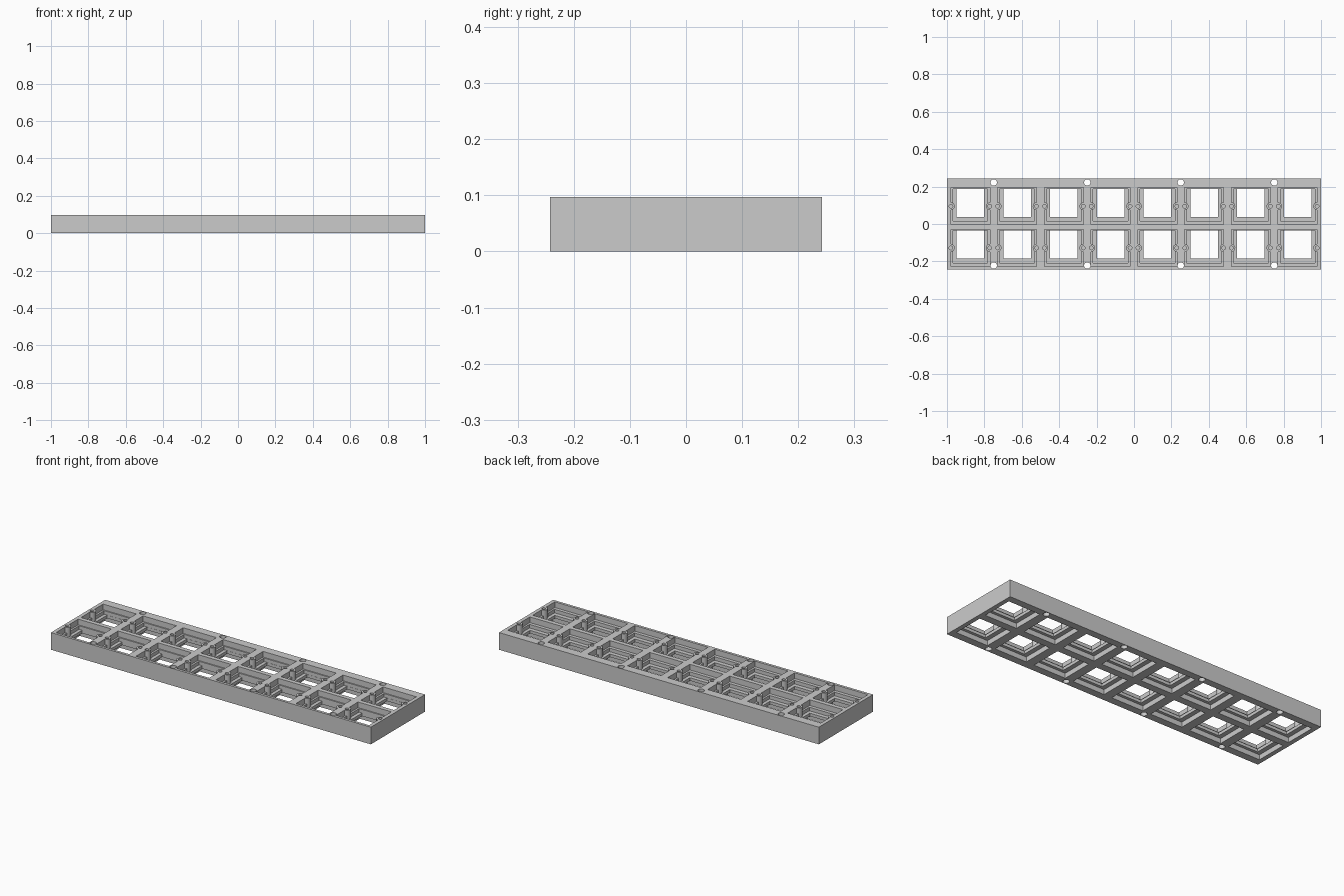
import bpy
import bmesh
from mathutils import Matrix

cube = bpy.data.objects.get("Cube")
if cube:
    bpy.data.objects.remove(cube, do_unlink=True)

HEIGHT, PITCH = 0.097, 0.25
COLUMNS = [(i - 3.5) * PITCH for i in range(8)]
WINDOW_ROWS = (-0.11, 0.112)      # window centres
POCKET_ROWS = (-0.128, 0.095)     # pocket and boss centres

grey = bpy.data.materials.new("plain grey")
grey.use_nodes = True
colour = (0.6, 0.6, 0.6, 1)
grey.diffuse_color = colour
grey.node_tree.nodes["Principled BSDF"].inputs["Base Color"].default_value = colour


def make_object(name, bm):
    mesh = bpy.data.meshes.new(name)
    bm.to_mesh(mesh)
    bm.free()
    mesh.materials.append(grey)
    obj = bpy.data.objects.new(name, mesh)
    bpy.context.collection.objects.link(obj)
    return obj


def boxes(name, centres, width, depth, z0, z1):
    bm = bmesh.new()
    for x, y in centres:
        bmesh.ops.create_cube(bm, size=1, matrix=Matrix.Translation((x, y, (z0 + z1) / 2))
                              @ Matrix.Diagonal((width, depth, z1 - z0, 1)))
    return make_object(name, bm)


def cylinders(name, centres, radius, z0, z1):
    bm = bmesh.new()
    for x, y in centres:
        bmesh.ops.create_cone(bm, cap_ends=True, segments=20, radius1=radius, radius2=radius,
                              depth=z1 - z0, matrix=Matrix.Translation((x, y, (z0 + z1) / 2)))
    return make_object(name, bm)


def combine(target, tool, operation):
    tool.hide_render = True
    mod = target.modifiers.new(tool.name, "BOOLEAN")
    mod.operation, mod.solver, mod.object = operation, "EXACT", tool
    bpy.context.view_layer.objects.active = target
    bpy.ops.object.modifier_apply(modifier=mod.name)
    bpy.data.objects.remove(tool, do_unlink=True)


def grid(rows, dy=0):
    return [(x, y + dy) for x in COLUMNS for y in rows]


# Solid tray
tray = boxes("switch_tray", [(0, 0)], 2, 0.484, 0, HEIGHT)

# Stepped pockets from above, recesses from below, open windows between
cuts = [
    boxes("upper_pocket", grid(POCKET_ROWS), 0.208, 0.198, 0.065, 0.2),
    boxes("lower_pocket", grid(POCKET_ROWS, 0.006), 0.186, 0.172, 0.045, 0.1),
    boxes("window", grid(WINDOW_ROWS), 0.148, 0.148, -0.1, 0.2),
    boxes("under_recess", grid(WINDOW_ROWS), 0.2, 0.18, -0.1, 0.028),
]
for cutter in cuts:
    combine(tray, cutter, "DIFFERENCE")

# Screw bosses on both sides of every pocket, with blind holes
boss_spots = [(x + side * 0.104, y) for x in COLUMNS for y in POCKET_ROWS for side in (-1, 1)]
combine(tray, cylinders("boss", boss_spots, 0.0205, 0.04, HEIGHT), "UNION")
combine(tray, cylinders("boss_hole", boss_spots, 0.01, 0.05, 0.2), "DIFFERENCE")

# Through holes along the long edges
mounts = [(x, y) for x in (-0.75, -0.25, 0.25, 0.75) for y in (-0.222, 0.222)]
combine(tray, cylinders("mount_hole", mounts, 0.017, -0.1, 0.2), "DIFFERENCE")

bpy.ops.object.select_all(action="DESELECT")
tray.select_set(True)
bpy.context.view_layer.objects.active = tray
bpy.ops.object.shade_smooth_by_angle()
